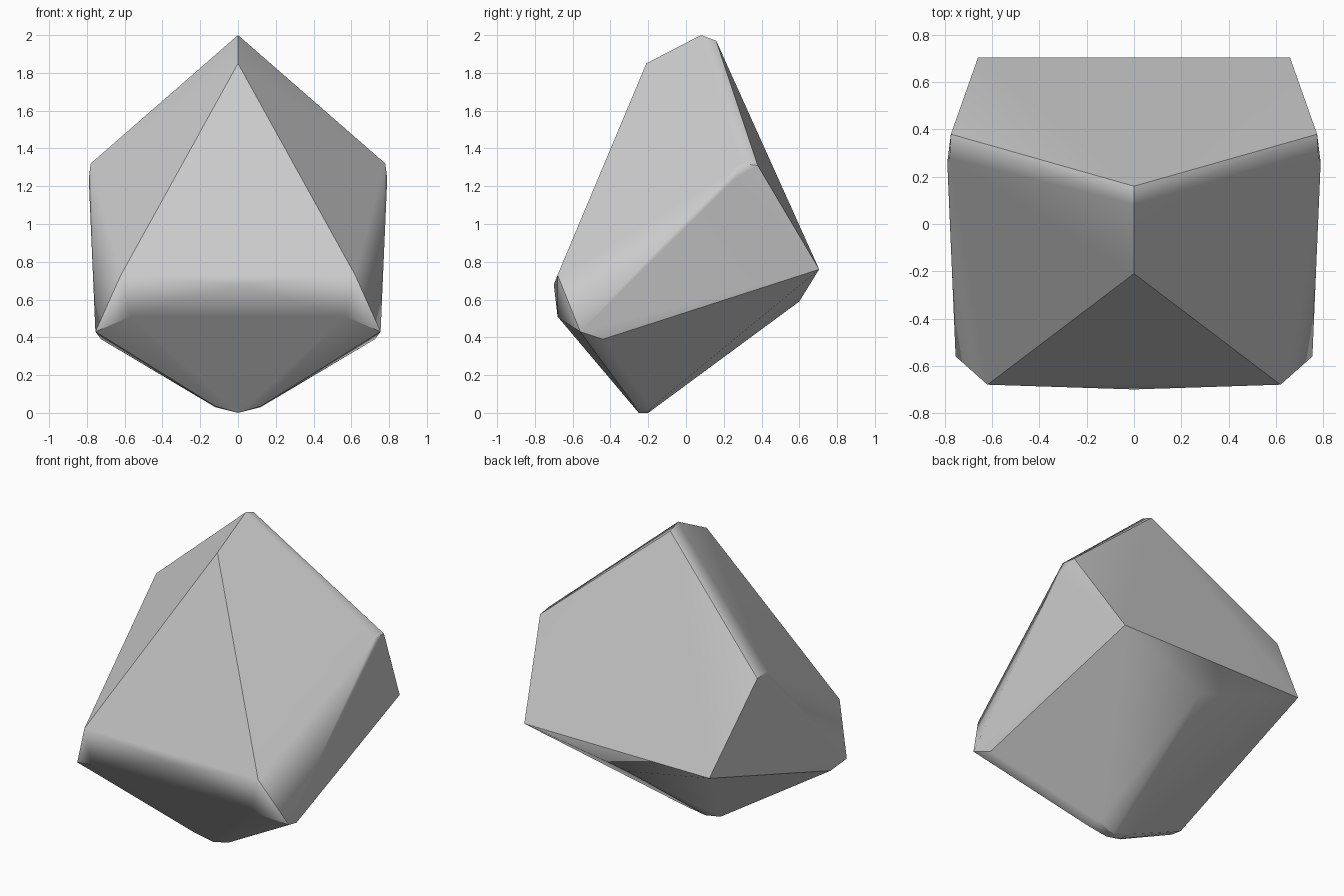
import bpy, bmesh, math

if "Cube" in bpy.data.objects:
    bpy.data.objects.remove(bpy.data.objects["Cube"])

# Corner points of the rock: right half, mirrored across x = 0
CENTRE = [(0, 0.08, 2.0), (0, 0.16, 1.97), (0, -0.21, 1.85),   # peak ridge
          (0, -0.70, 0.68),                                    # front bulge
          (0, 0.60, 0.59),                                     # lower back
          (0, -0.20, 0.0), (0, -0.25, 0.0)]                    # foot
SIDE = [(0.775, 0.38, 1.31), (0.78, 0.28, 1.32), (0.79, 0.26, 1.24),  # shoulder
        (0.62, -0.68, 0.73), (0.57, -0.68, 0.51),                     # front corners
        (0.755, -0.56, 0.43), (0.725, -0.44, 0.39),                   # lower side corner
        (0.66, 0.705, 0.76),                                          # back corner
        (0.12, -0.18, 0.03), (0.12, -0.27, 0.035)]                    # foot bevel

bm = bmesh.new()
for p in CENTRE:
    bm.verts.new(p)
for x, y, z in SIDE:
    for s in (1, -1):
        bm.verts.new((s * x, y, z))

# Wrap the corners in a convex shell
res = bmesh.ops.convex_hull(bm, input=bm.verts[:])
loose = [v for v in bm.verts if not v.link_faces]
bmesh.ops.delete(bm, geom=loose, context='VERTS')
bmesh.ops.recalc_face_normals(bm, faces=bm.faces[:])

mesh = bpy.data.meshes.new("rock")
bm.to_mesh(mesh)
bm.free()
rock = bpy.data.objects.new("rock", mesh)
bpy.context.collection.objects.link(rock)

# Crisp facets with softened narrow bevels
bpy.context.view_layer.objects.active = rock
rock.select_set(True)
bpy.ops.object.shade_smooth_by_angle(angle=math.radians(35))
wn = rock.modifiers.new("facet_normals", 'WEIGHTED_NORMAL')
wn.keep_sharp = True
wn.weight = 90
